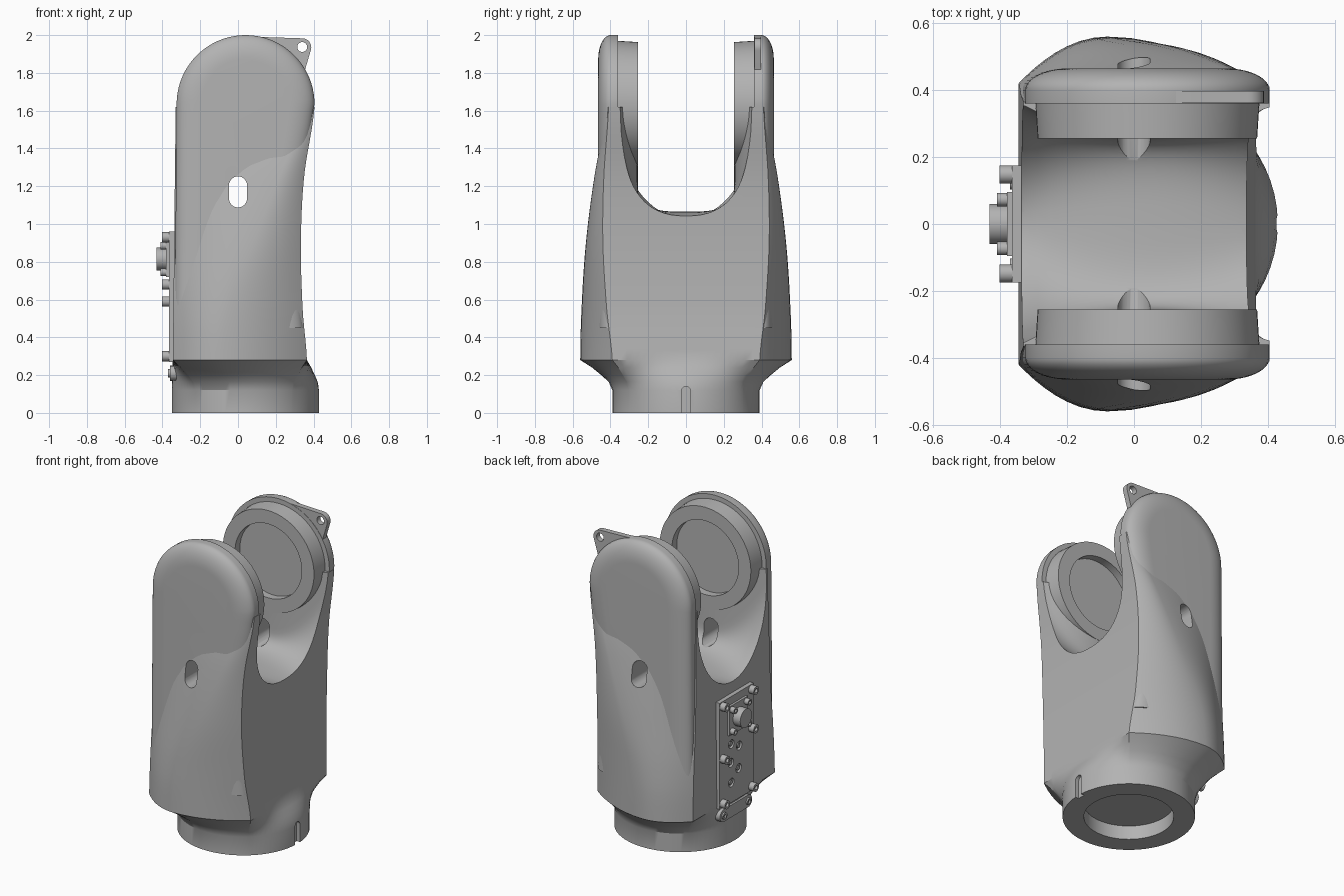
import bpy, bmesh, math
from math import sin, cos, pi
from mathutils import Vector, Matrix

old = bpy.data.objects.get("Cube")
if old:
    bpy.data.objects.remove(old)

grey = bpy.data.materials.new("cast_grey")
grey.use_nodes = True
grey.diffuse_color = (0.45, 0.45, 0.45, 1)
grey.node_tree.nodes["Principled BSDF"].inputs["Base Color"].default_value = grey.diffuse_color

CX, HUB_Z, HUB_R = 0.04, 1.635, 0.365


def loft(name, rings):
    """Skin closed rings of equal length and cap both ends."""
    bm = bmesh.new()
    vs = [[bm.verts.new(p) for p in r] for r in rings]
    n = len(vs[0])
    for a, b in zip(vs, vs[1:]):
        for i in range(n):
            j = (i + 1) % n
            bm.faces.new((a[i], a[j], b[j], b[i]))
    bm.faces.new(vs[0][::-1])
    bm.faces.new(vs[-1])
    bmesh.ops.recalc_face_normals(bm, faces=bm.faces)
    me = bpy.data.meshes.new(name)
    bm.to_mesh(me)
    bm.free()
    me.materials.append(grey)
    ob = bpy.data.objects.new(name, me)
    bpy.context.collection.objects.link(ob)
    return ob


def prism(name, outline, axis, lo, hi):
    """Extrude a 2D outline along x or y."""
    put = (lambda p, d: (d, p[0], p[1])) if axis == "x" else (lambda p, d: (p[0], d, p[1]))
    return loft(name, [[put(p, d) for p in outline] for d in (lo, hi)])


def disc(a, b, r, n=64):
    return [(a + r * cos(2 * pi * i / n), b + r * sin(2 * pi * i / n)) for i in range(n)]


def slot(a, b, r, half, n=16):
    """Upright rounded slot outline."""
    return [(a + r * cos(pi * i / n), b + math.copysign(half, n - i) + r * sin(pi * i / n))
            for i in range(2 * n)]


def cut(ob, *cutters):
    bpy.context.view_layer.objects.active = ob
    for c in cutters:
        m = ob.modifiers.new("cut", "BOOLEAN")
        m.operation, m.solver, m.object = "DIFFERENCE", "EXACT", c
        bpy.ops.object.modifier_apply(modifier=m.name)


def drop(*obs):
    for o in obs:
        bpy.data.objects.remove(o)


# Body section by height: z, front edge x, back corner y, peak x, peak y, front corner y
ROWS = [(0.28, 0.365, 0.42, -0.08, 0.56, 0.39),
        (0.55, 0.342, 0.41, -0.05, 0.553, 0.42),
        (0.9, 0.333, 0.385, 0.08, 0.53, 0.44),
        (1.25, 0.35, 0.375, 0.22, 0.485, 0.435),
        (1.62, 0.405, 0.365, 0.36, 0.42, 0.41)]


def row_at(z):
    """Smooth interpolation between the section rows."""
    k = max(i for i in range(len(ROWS) - 1) if ROWS[i][0] <= z + 1e-6 or i == 0)
    p = [Vector(ROWS[min(max(k + d, 0), len(ROWS) - 1)]) for d in (-1, 0, 1, 2)]
    t = (z - p[1][0]) / (p[2][0] - p[1][0])
    return (p[1] * 2 + (p[2] - p[0]) * t + (p[0] * 2 - p[1] * 5 + p[2] * 4 - p[3]) * t ** 2
            + (p[1] * 3 - p[0] - p[2] * 3 + p[3]) * t ** 3) / 2


def section(z):
    _, xr, yl, xp, yp, yr = row_at(z)
    xl = -0.345 + 0.015 * (z - 0.28) / 1.34
    n = 10
    half = [(xr, yr * i / n) for i in range(n)]
    for x0, y0, s in ((xr, yr, 1), (xl, yl, -1)):
        side = []
        for i in range(n):
            t = cos(pi / 2 * i / n)
            side.append((xp + (x0 - xp) * t, yp - (yp - y0) * t * t))
        half += side if s == 1 else [(xp, yp)] + side[:0:-1]
    half += [(xl, yl * (1 - i / n)) for i in range(n + 1)]
    return half + [(x, -y) for x, y in half[-2:0:-1]]


# Body: round foot flowing into the bulged shell
foot = section(0.28)
rings = []
for z, m in ((0, 1), (0.12, 1), (0.165, 0.87), (0.2, 0.64), (0.24, 0.35)):
    ring = []
    for x, y in foot:
        a = math.atan2(y, x - CX)
        ring.append((x + (CX + 0.39 * cos(a) - x) * m, y + (0.39 * sin(a) - y) * m, z))
    rings.append(ring)
rings += [[(x, y, z) for x, y in section(z)] for z in (0.28 + 1.34 * i / 24 for i in range(25))]
body = loft("body", rings)

# Flared saddle cutter between the arms
rings = []
for i in range(25):
    x = -0.4 + 0.9 * i / 24
    f = min(1, ((x - CX) / 0.37) ** 2)
    w, low, zc, e = 0.255 + 0.1 * f, 1.065 - 0.035 * f, 1.2 + 0.33 * f, 2 / (3 - f)
    ring = [(x, w, 2.2)]
    for k in range(33):
        a = pi * k / 32
        c = math.copysign(abs(cos(a)) ** e, cos(a)) if k != 16 else 0
        ring.append((x, w * c, zc - (zc - low) * max(sin(a), 0) ** e))
    rings.append(ring + [(x, -w, 2.2)])
saddle = loft("saddle_cutter", rings)
hub_cut = prism("hub_cutter", disc(CX, HUB_Z, 0.328), "y", -0.359, 0.359)
hole_cut = prism("slot_cutter", slot(0, 1.17, 0.048, 0.034), "y", -0.8, 0.8)
key_cut = prism("key_cutter", slot(0, 0.0, 0.025, 0.115), "x", 0.405, 0.6)
bore = loft("bore_cutter", [[(x, y, z) for x, y in disc(CX, 0, 0.265)] for z in (-0.1, 0.09)])
cut(body, saddle, hub_cut, hole_cut, key_cut, bore)


def arm_outline(d):
    """Arm face outline inset by d: round top, straight back, curved front."""
    r, n = HUB_R - d, 40
    pts = [(CX + r * cos(pi * i / n), HUB_Z + r * sin(pi * i / n)) for i in range(n + 1)]
    zs = [0.45 + 1.14 * i / 20 for i in range(21)]
    pts += [(CX - r - 0.008 * (HUB_Z - z), z) for z in reversed(zs)]
    return pts + [(row_at(z)[1] - 0.004 - d, z) for z in zs]


# Arms with rounded outer rims, and bearing hubs facing each other
for s, side in ((1, "left"), (-1, "right")):
    levels = [(0, 0.36), (0, 0.40)]
    levels += [(0.13 * (1 - cos(a)), 0.40 + 0.065 * sin(a)) for a in (pi / 2 * i / 10 for i in range(1, 11))]
    arm = loft(side + "_arm", [[(x, s * y, z) for x, z in arm_outline(d)] for d, y in levels])
    cut(arm, hole_cut)
    hub_levels = [(0.335, 0.365), (0.328, 0.255), (0.24, 0.255), (0.24, 0.305)]
    loft(side + "_hub", [[(x, s * y, z) for x, z in disc(CX, HUB_Z, r)] for r, y in hub_levels])

# Lifting ear on one arm
tip = [(0.34 + 0.048 * cos(a), 1.935 + 0.048 * sin(a)) for a in (-0.35 + 1.9 * i / 10 for i in range(11))]
ear = prism("lifting_ear", tip + [(0.12, 1.99), (0.1, 1.85), (0.35, 1.8)], "y", 0.362, 0.397)
ear_cut = prism("ear_cutter", disc(0.34, 1.937, 0.026, 24), "y", 0.3, 0.5)
cut(ear, ear_cut)
drop(saddle, hub_cut, hole_cut, key_cut, bore, ear_cut)


def box(y, z, hy, hz):
    return [(y - hy, z - hz), (y + hy, z - hz), (y + hy, z + hz), (y - hy, z + hz)]


# Service panel with open ports
panel = prism("service_panel", box(0, 0.615, 0.175, 0.345), "x", -0.365, -0.33)
ports = ((0.055, 0.65), (-0.025, 0.61), (0.06, 0.53), (-0.02, 0.465), (0.055, 0.40))
for y, z in ports:
    c = prism("port_cutter", disc(y, z, 0.028, 20), "x", -0.4, -0.35)
    cut(panel, c)
    drop(c)
    prism("port_core", disc(y, z, 0.014, 16), "x", -0.363, -0.345)


def bolt(y, z, r, x0, x1):
    """Socket head bolt pointing to -x."""
    steps = ((r, x0), (r, x1), (r * 0.5, x1), (r * 0.5, x1 + 0.015))
    loft("bolt", [[(x, a, b) for a, b in disc(y, z, q, 20)] for q, x in steps])


for y, heights in ((0.148, (0.93, 0.59, 0.30)), (-0.148, (0.93, 0.68, 0.30))):
    for z in heights:
        bolt(y, z, 0.027, -0.36, -0.402)

# Connector on its own flange
prism("connector_flange", box(0, 0.815, 0.095, 0.095), "x", -0.38, -0.36)
prism("connector_barrel", disc(0, 0.815, 0.06, 32), "x", -0.432, -0.37)
for y in (-0.073, 0.073):
    for z in (0.745, 0.885):
        bolt(y, z, 0.02, -0.375, -0.41)

# Lower strap with two bolts
strap = [(b - 0.21, a + 0.21) for a, b in slot(0, 0, 0.04, 0.125)]
prism("lower_strap", [(y + 0.21, z) for y, z in strap], "x", -0.36, -0.3)
for y in (-0.125, 0.125):
    bolt(y, 0.21, 0.022, -0.355, -0.37)

# Smooth shading with crisp edges
bpy.ops.object.select_all(action="DESELECT")
for ob in bpy.context.scene.objects:
    if ob.type == "MESH" and grey.name in ob.data.materials:
        ob.select_set(True)
        bpy.context.view_layer.objects.active = ob
bpy.ops.object.shade_smooth_by_angle(angle=math.radians(28))
